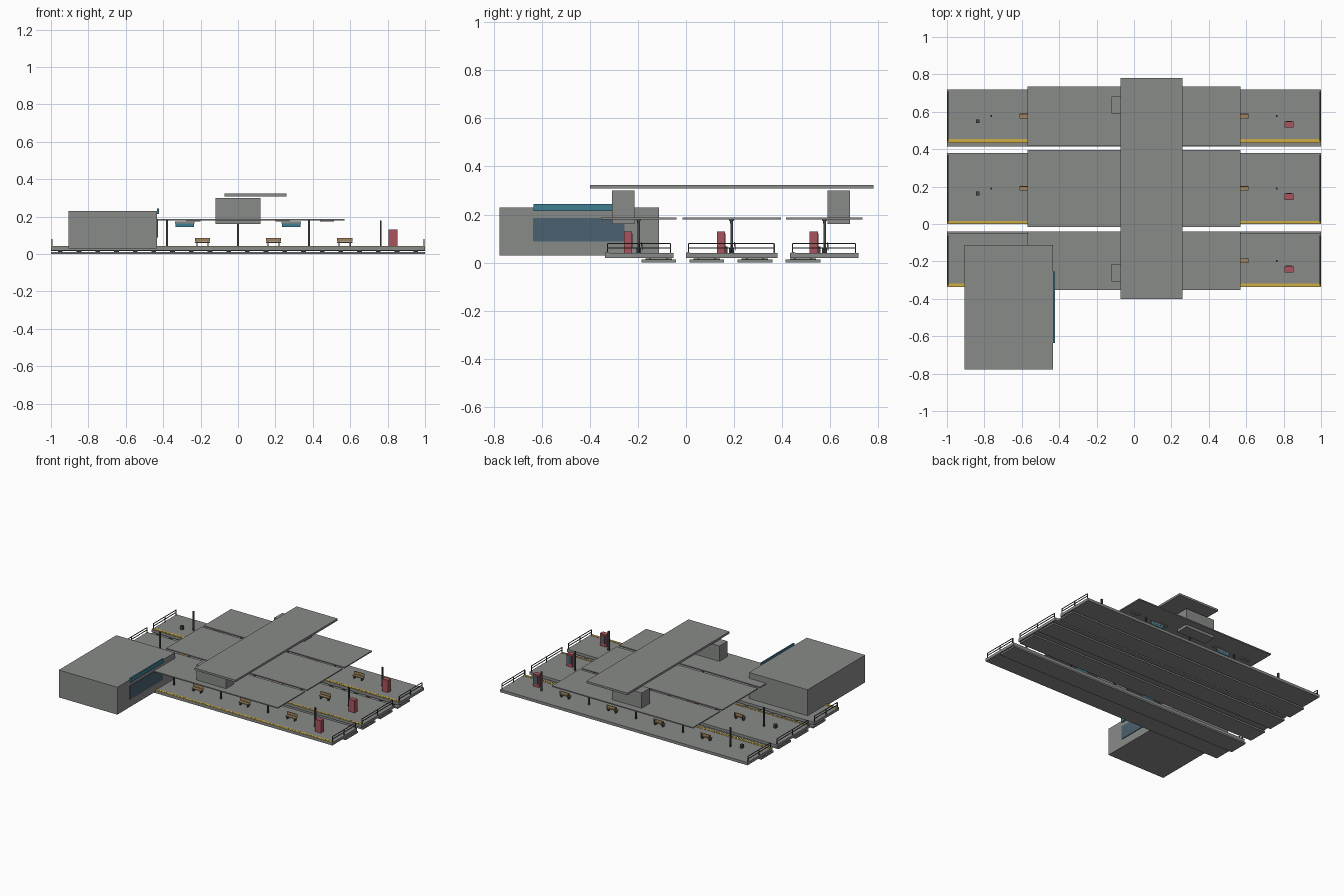
import bpy, bmesh
from mathutils import Matrix, Vector

if "Cube" in bpy.data.objects:
    bpy.data.objects.remove(bpy.data.objects["Cube"])


def material(name, rgb):
    m = bpy.data.materials.new(name)
    m.diffuse_color = (*rgb, 1)
    m.use_nodes = True
    m.node_tree.nodes["Principled BSDF"].inputs["Base Color"].default_value = m.diffuse_color
    return m


GREY = material("concrete grey", (0.25, 0.26, 0.25))
DARK = material("dark steel", (0.06, 0.065, 0.065))
YELLOW = material("safety yellow", (0.62, 0.42, 0.06))
RED = material("machine red", (0.40, 0.09, 0.11))
WOOD = material("bench wood", (0.36, 0.23, 0.11))
TEAL = material("sign teal", (0.05, 0.21, 0.28))
GLASS = material("window glass", (0.07, 0.12, 0.16))


def boxes(name, mat, ranges):
    """One object made of boxes, each given as (x0, x1, y0, y1, z0, z1)."""
    bm = bmesh.new()
    for x0, x1, y0, y1, z0, z1 in ranges:
        mid = Vector(((x0 + x1) / 2, (y0 + y1) / 2, (z0 + z1) / 2))
        size = Matrix.Diagonal((x1 - x0, y1 - y0, z1 - z0, 1))
        bmesh.ops.create_cube(bm, size=1, matrix=Matrix.Translation(mid) @ size)
    me = bpy.data.meshes.new(name)
    bm.to_mesh(me)
    bm.free()
    me.materials.append(mat)
    ob = bpy.data.objects.new(name, me)
    bpy.context.collection.objects.link(ob)
    return ob


def about(x, y, w, d, z0, z1):
    """Box range from a centre, width and depth."""
    return (x - w / 2, x + w / 2, y - d / 2, y + d / 2, z0, z1)


# Track beds with sleepers and rails below the platforms
for i, y in enumerate((-0.113, 0.087, 0.287, 0.487)):
    boxes(f"track_bed_{i}", GREY, [(-1, 1, y - 0.072, y + 0.072, 0, 0.012)])
    boxes(f"sleepers_{i}", DARK,
          [about(-0.95 + 0.1 * k, y, 0.025, 0.11, 0.012, 0.016) for k in range(20)])
    boxes(f"rails_{i}", DARK,
          [about(0, y + s * 0.035, 2, 0.006, 0.016, 0.021) for s in (-1, 1)])

# name, platform y range, canopy y range, furniture line, yellow strip y range
PLATFORMS = (
    ("front", -0.338, -0.052, -0.354, -0.04, -0.197, -0.337, -0.318),
    ("middle", 0.0, 0.38, -0.015, 0.395, 0.19, 0.003, 0.017),
    ("back", 0.432, 0.718, 0.417, 0.734, 0.577, 0.436, 0.455),
)
for tag, p0, p1, c0, c1, y, s0, s1 in PLATFORMS:
    # Platform slab and edge strip with raised studs
    boxes(f"{tag}_platform", GREY, [(-1, 1, p0, p1, 0.02, 0.04)])
    boxes(f"{tag}_warning_strip", YELLOW, [(-1, 1, s0, s1, 0.04, 0.042)])
    boxes(f"{tag}_strip_studs", YELLOW,
          [about(-0.985 + 0.03 * k, (s0 + s1) / 2, 0.012, 0.007, 0.042, 0.0435)
           for k in range(66)])

    # Canopy, its columns and lamps
    boxes(f"{tag}_canopy", GREY, [(-0.57, 0.57, c0, c1, 0.18, 0.188)])
    boxes(f"{tag}_columns", DARK,
          [about(x, y, 0.011, 0.011, 0.04, 0.18) for x in (-0.38, 0, 0.38)])
    boxes(f"{tag}_lamps", GREY,
          [about(x, y, 0.075, 0.02, 0.174, 0.18) for x in (-0.475, -0.237, 0.237, 0.475)])

    # Hanging signs
    boxes(f"{tag}_sign_headers", GREY,
          [about(x, y, 0.105, 0.012, 0.163, 0.174) for x in (-0.285, 0.285)])
    boxes(f"{tag}_hanging_signs", TEAL,
          [about(x, y, 0.1, 0.01, 0.145, 0.163) for x in (-0.285, 0.285)])

    # Benches
    bench_x = (-0.57, -0.19, 0.19, 0.57)
    boxes(f"{tag}_bench_wood", WOOD,
          [r for x in bench_x for r in (about(x, y, 0.082, 0.024, 0.058, 0.063),
                                        about(x, y + 0.011, 0.082, 0.004, 0.066, 0.086))])
    boxes(f"{tag}_bench_legs", DARK,
          [r for x in bench_x for s in (-0.03, 0.03)
           for r in (about(x + s, y, 0.006, 0.02, 0.04, 0.058),
                     about(x + s, y + 0.0145, 0.005, 0.003, 0.05, 0.08))])

    # Lamp posts and litter bin
    boxes(f"{tag}_posts", DARK,
          [about(x, y, 0.01, 0.01, 0.04, 0.18) for x in (-0.763, 0.763)])
    boxes(f"{tag}_litter_bin", DARK, [about(-0.836, y - 0.027, 0.019, 0.019, 0.04, 0.066)])

    # Ticket machine with a screen panel on its back
    m = y - 0.045
    boxes(f"{tag}_ticket_machine", RED, [about(0.829, m, 0.048, 0.034, 0.04, 0.13)])
    boxes(f"{tag}_machine_panel", GLASS, [about(0.829, m + 0.018, 0.032, 0.003, 0.062, 0.12)])

    # End railings
    f0, f1 = p0 + 0.011, p1 - 0.013
    rails = []
    for x in (-0.994, 0.994):
        rails += [(x - 0.002, x + 0.002, f0, f1, z, z + 0.004) for z in (0.059, 0.077)]
        rails += [about(x, yy, 0.005, 0.005, 0.04, 0.08) for yy in (f0, (f0 + f1) / 2, f1)]
    boxes(f"{tag}_end_railings", DARK, rails)

# Crossing roof and stair towers
boxes("crossing_roof", GREY, [(-0.072, 0.26, -0.40, 0.78, 0.308, 0.323)])
boxes("front_stair_tower", GREY, [(-0.12, 0.12, -0.308, -0.215, 0.16, 0.30)])
boxes("back_stair_tower", GREY, [(-0.12, 0.12, 0.59, 0.683, 0.16, 0.30)])

# Station hall with side window and sign board
boxes("station_hall", GREY, [(-0.905, -0.432, -0.777, -0.112, 0.03, 0.23)])
boxes("hall_window", GLASS, [(-0.432, -0.427, -0.637, -0.255, 0.087, 0.185)])
boxes("hall_sign_board", TEAL, [(-0.432, -0.422, -0.635, -0.255, 0.214, 0.244)])
